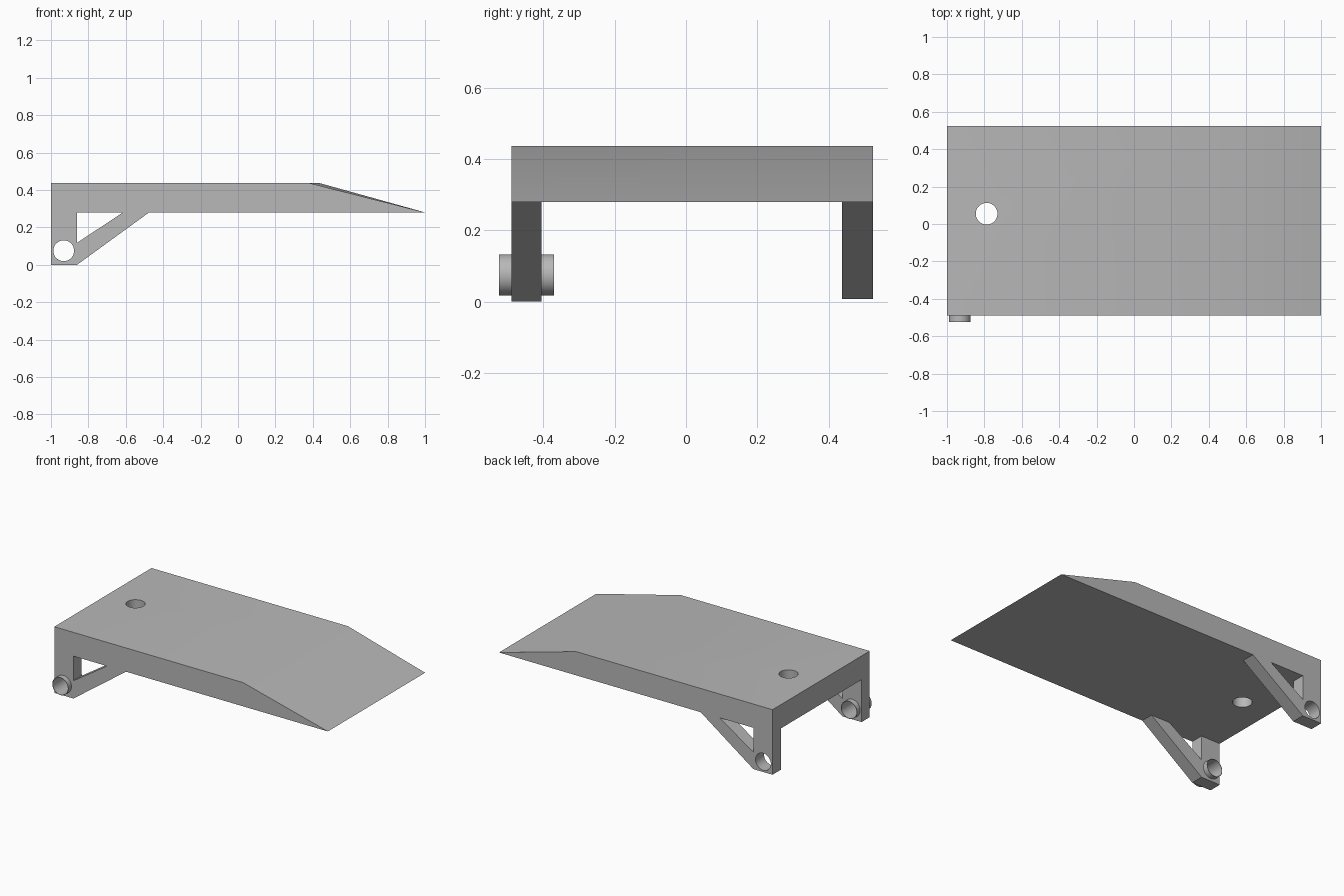
import bpy, bmesh, math
from mathutils import Matrix, Vector

cube = bpy.data.objects.get("Cube")
if cube:
    bpy.data.objects.remove(cube, do_unlink=True)

grey = bpy.data.materials.new("plain grey")
grey.use_nodes = True
COLOR = (0.48, 0.48, 0.48, 1)
grey.diffuse_color = COLOR
grey.node_tree.nodes["Principled BSDF"].inputs["Base Color"].default_value = COLOR

FRONT, BACK = -0.49, 0.525
UNDER, TOP = 0.28, 0.437
PIN = (-0.932, 0.075)


def finish(name, bm):
    bmesh.ops.recalc_face_normals(bm, faces=bm.faces)
    mesh = bpy.data.meshes.new(name)
    bm.to_mesh(mesh)
    bm.free()
    mesh.materials.append(grey)
    obj = bpy.data.objects.new(name, mesh)
    bpy.context.collection.objects.link(obj)
    return obj


def loft(name, front, back, y0, y1):
    """Solid between two matching xz outlines."""
    bm = bmesh.new()
    a = [bm.verts.new((x, y0, z)) for x, z in front]
    b = [bm.verts.new((x, y1, z)) for x, z in back]
    bm.faces.new(a)
    bm.faces.new(b[::-1])
    for i in range(len(a)):
        j = (i + 1) % len(a)
        bm.faces.new((a[i], b[i], b[j], a[j]))
    return finish(name, bm)


def cylinder(name, radius, length, centre, along_y=True):
    bm = bmesh.new()
    turn = Matrix.Rotation(math.pi / 2 if along_y else 0, 4, 'X')
    bmesh.ops.create_cone(bm, cap_ends=True, segments=48, radius1=radius, radius2=radius,
                          depth=length, matrix=Matrix.Translation(Vector(centre)) @ turn)
    return finish(name, bm)


def cut(target, cutter):
    mod = target.modifiers.new("cut", 'BOOLEAN')
    mod.operation, mod.solver, mod.object = 'DIFFERENCE', 'EXACT', cutter
    cutter.hide_render = True
    cutter.hide_viewport = True
    # Bake the cut and drop the helper
    bpy.context.view_layer.update()
    graph = bpy.context.evaluated_depsgraph_get()
    target.data = bpy.data.meshes.new_from_object(target.evaluated_get(graph))
    target.modifiers.clear()
    bpy.data.objects.remove(cutter, do_unlink=True)


def smooth(obj):
    bpy.ops.object.select_all(action='DESELECT')
    obj.select_set(True)
    bpy.context.view_layer.objects.active = obj
    bpy.ops.object.shade_smooth_by_angle(angle=math.radians(30))


# Deck with a sloping end whose crease runs slightly askew
def deck_outline(crease):
    return [(-1, UNDER), (1, UNDER), (crease, TOP), (-1, TOP)]


deck = loft("deck", deck_outline(0.38), deck_outline(0.435), FRONT, BACK)
cut(deck, cylinder("deck_hole_cutter", 0.058, 1, (-0.788, 0.055, 0.35), False))
smooth(deck)

# Braced legs: an upright and a diagonal around a triangular opening
for name, y0, y1, foot in (("front_leg", FRONT, -0.405, 0), ("back_leg", 0.437, BACK, 0.007)):
    outline = [(-1, foot), (-0.86, foot), (-0.475, UNDER), (-0.615, UNDER),
               (-0.86, 0.118), (-0.86, UNDER), (-1, UNDER)]
    leg = loft(name, outline, outline, y0, y1)
    cut(leg, cylinder("pin_hole_cutter", 0.056, 0.4, (PIN[0], (y0 + y1) / 2, PIN[1])))
    smooth(leg)

# Thin open sleeve through the front leg
sleeve = cylinder("pin_sleeve", 0.058, 0.155, (PIN[0], -0.4475, PIN[1]))
cut(sleeve, cylinder("sleeve_bore_cutter", 0.0555, 0.4, (PIN[0], -0.4475, PIN[1])))
smooth(sleeve)
